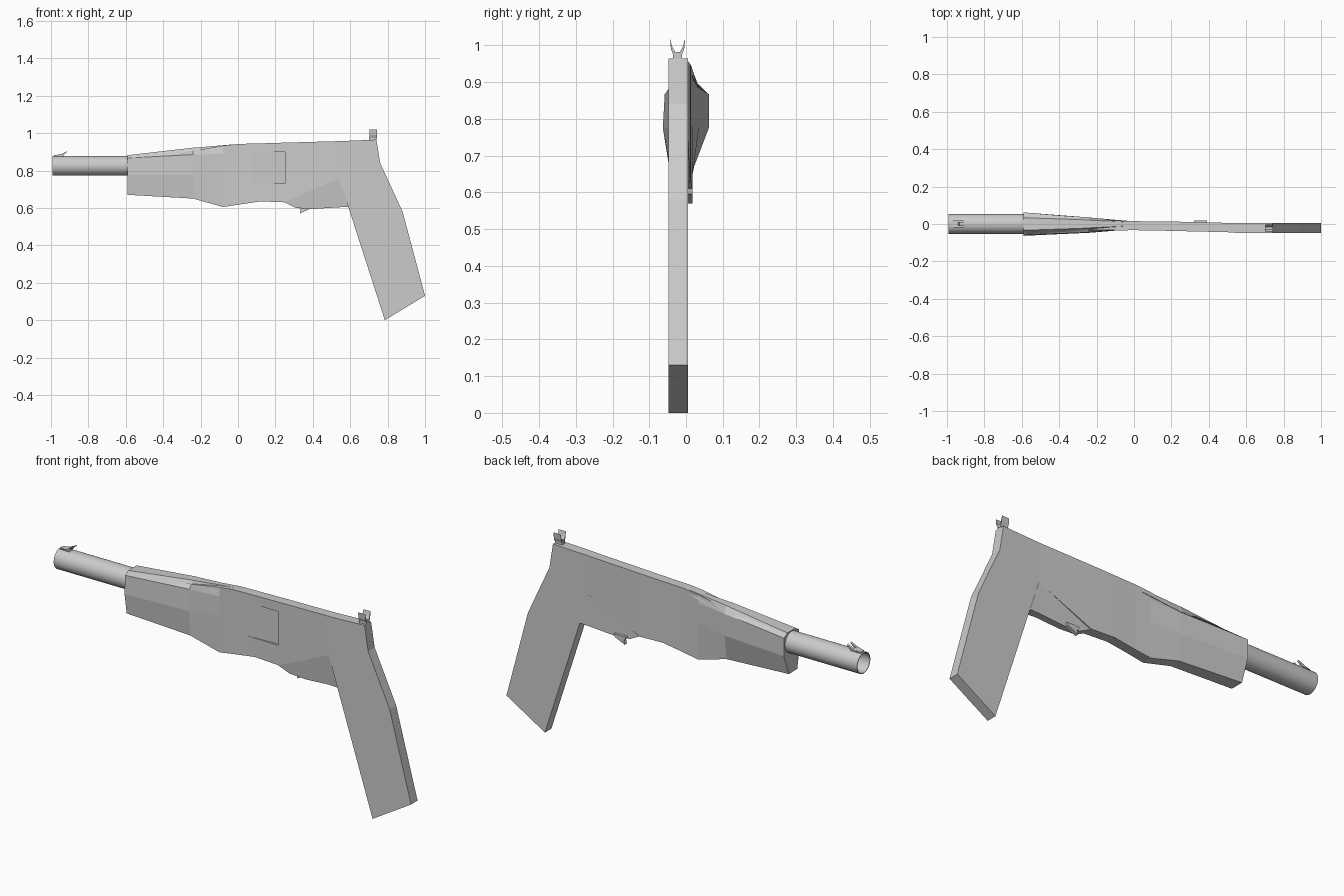
import bpy, bmesh, math
from mathutils import Vector

if "Cube" in bpy.data.objects:
    bpy.data.objects.remove(bpy.data.objects["Cube"])


def finish(name, bm):
    bmesh.ops.recalc_face_normals(bm, faces=bm.faces)
    mesh = bpy.data.meshes.new(name)
    bm.to_mesh(mesh)
    bm.free()
    ob = bpy.data.objects.new(name, mesh)
    bpy.context.collection.objects.link(ob)
    return ob


def loft(name, rings):
    bm = bmesh.new()
    vs = [[bm.verts.new(p) for p in r] for r in rings]
    n = len(vs[0])
    for a, b in zip(vs, vs[1:]):
        for i in range(n):
            j = (i + 1) % n
            bm.faces.new((a[i], a[j], b[j], b[i]))
    bm.faces.new(vs[0])
    bm.faces.new(vs[-1])
    return finish(name, bm)


def plate(name, pts, y0, y1):
    """Extrude an x-z profile between two y values."""
    return loft(name, [[(x, y, z) for x, z in pts] for y in (y0, y1)])


def section(x, rows):
    """Ring from rows of (near y, far y, z), top to bottom."""
    return [(x, a, z) for a, b, z in rows] + [(x, b, z) for a, b, z in reversed(rows)]


def slab(x, y0, y1, bottom, top):
    zs = (top, top - 0.045, 0.79, bottom)
    return section(x, [(y0, y1, z) for z in zs])


# Receiver: faceted forend tapering into a flat slab
receiver = loft("receiver", [
    section(-0.59, [(-0.03, 0.03, 0.88), (-0.058, 0.062, 0.867),
                    (-0.063, 0.062, 0.775), (-0.046, 0.022, 0.67)]),
    section(-0.24, [(-0.03, 0.022, 0.905), (-0.045, 0.033, 0.885),
                    (-0.047, 0.035, 0.775), (-0.04, 0.018, 0.65)]),
    slab(-0.08, -0.034, 0.018, 0.605, 0.933),
    slab(0.0, -0.033, 0.015, 0.617, 0.942),
    slab(0.12, -0.035, 0.014, 0.635, 0.945),
    slab(0.25, -0.038, 0.012, 0.63, 0.949),
    slab(0.54, -0.045, 0.005, 0.76, 0.957),
])

# Ramped side recess
cutter = loft("recess_cutter", [
    [(0.06, y, z), (0.25, y + d, z), (0.25, -0.08, z), (0.06, -0.08, z)]
    for z, y, d in ((0.73, -0.035, 0.009), (0.90, -0.035, 0.009))])
cutter.hide_render = True
cutter.hide_viewport = True
mod = receiver.modifiers.new("recess", 'BOOLEAN')
mod.operation = 'DIFFERENCE'
mod.solver = 'EXACT'
mod.object = cutter

# Top cover stepping out over the taper
loft("top_cover", [
    [(x, -w, z0), (x, -w * 0.6, z1), (x, w * 0.6, z1), (x, w, z0)]
    for x, w, z0, z1 in ((-0.59, 0.056, 0.866, 0.882),
                         (-0.24, 0.036, 0.885, 0.922),
                         (-0.235, 0.034, 0.885, 0.922),
                         (-0.02, 0.016, 0.92, 0.94))])

# Grip with the rear of the frame
plate("grip", [(0.54, 0.957), (0.74, 0.965), (0.76, 0.84), (0.88, 0.58),
               (1.0, 0.13), (0.785, 0.0), (0.54, 0.76)], -0.047, 0.005)

# Recessed panel around the trigger
panel = [(0.25, 0.63), (0.54, 0.76), (0.59, 0.605), (0.53, 0.603),
         (0.40, 0.594), (0.31, 0.60)]
front_y = [-0.038, -0.045, -0.038, -0.03, -0.028, -0.03]
loft("trigger_panel", [
    [(x, y, z) for (x, z), y in zip(panel, front_y)],
    [(x, 0.006, z) for x, z in panel]])

# Trigger
plate("trigger", [(0.32, 0.61), (0.335, 0.59), (0.33, 0.57), (0.385, 0.595),
                  (0.39, 0.61)], 0.0, 0.018)

# Barrel: hollow open tube
bm = bmesh.new()
N = 32
rings = []
for x, r in ((-0.5, 0.053), (-0.993, 0.053), (-0.993, 0.049), (-0.6, 0.049)):
    rings.append([bm.verts.new((x, r * math.cos(t), 0.825 + r * math.sin(t)))
                  for t in (2 * math.pi * i / N for i in range(N))])
for a, b in zip(rings, rings[1:]):
    for i in range(N):
        bm.faces.new((a[i], a[i - 1], b[i - 1], b[i]))
barrel = finish("barrel", bm)
bpy.context.view_layer.objects.active = barrel
barrel.select_set(True)
bpy.ops.object.shade_smooth_by_angle(angle=math.radians(35))

# Front sight: small base with swept-up wings
plate("front_sight_base", [(-0.985, 0.87), (-0.985, 0.882), (-0.94, 0.887),
                           (-0.925, 0.87)], -0.014, 0.014)
for side, s in (("near", -1), ("far", 1)):
    plate("front_sight_wing_" + side,
          [(-0.975, 0.88), (-0.945, 0.888), (-0.912, 0.904), (-0.935, 0.88)],
          s * 0.008, s * 0.02)

# Rear sight: base and flared U-shaped notch
Y = -0.023
plate("rear_sight_base", [(0.70, 0.955), (0.70, 0.978), (0.74, 0.978),
                          (0.74, 0.955)], Y - 0.012, Y + 0.012)
notch = [(-0.021, 1.02), (-0.018, 0.99), (-0.01, 0.97), (0.01, 0.97),
         (0.018, 0.99), (0.021, 1.02), (0.014, 0.995), (0.006, 0.982),
         (-0.006, 0.982), (-0.014, 0.995)]
loft("rear_sight_notch", [[(x, Y + y, z) for y, z in notch] for x in (0.702, 0.742)])
